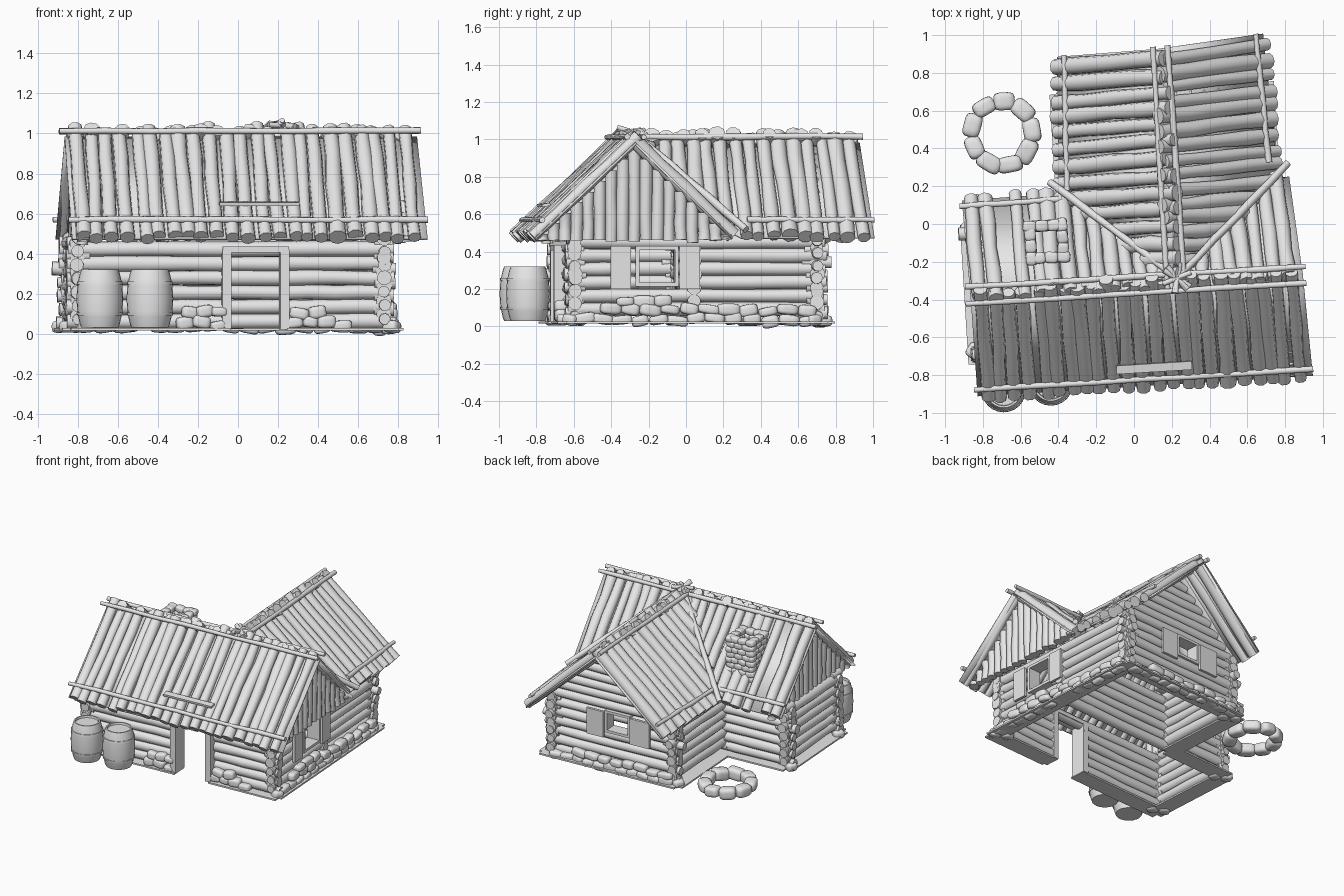
import bpy, bmesh, math, random
from mathutils import Matrix, Vector

random.seed(4)
rnd = random.uniform
old = bpy.data.objects.get("Cube")
if old:
    bpy.data.objects.remove(old)

TURN = Matrix.Rotation(math.radians(3.5), 4, 'Z')   # the house stands slightly askew
GREY = (0.8, 0.8, 0.8, 1)
mat = bpy.data.materials.new("plain_grey")
mat.use_nodes = True
mat.diffuse_color = GREY
mat.node_tree.nodes["Principled BSDF"].inputs["Base Color"].default_value = GREY


def finish(name, bm, turned=True):
    bmesh.ops.recalc_face_normals(bm, faces=bm.faces[:])
    if turned:
        bm.transform(TURN)
    mesh = bpy.data.meshes.new(name)
    bm.to_mesh(mesh)
    bm.free()
    mesh.materials.append(mat)
    ob = bpy.data.objects.new(name, mesh)
    bpy.context.collection.objects.link(ob)
    bpy.ops.object.select_all(action='DESELECT')
    ob.select_set(True)
    bpy.context.view_layer.objects.active = ob
    bpy.ops.object.shade_smooth_by_angle(angle=math.radians(42))
    return ob


def tube(bm, points, radii, sides):
    axis = (points[-1] - points[0]).normalized()
    side = axis.orthogonal().normalized()
    up = axis.cross(side)
    rings = []
    for p, r in zip(points, radii):
        angles = [2 * math.pi * k / sides for k in range(sides)]
        rings.append([bm.verts.new(p + (side * math.cos(a) + up * math.sin(a)) * r) for a in angles])
    for lo, hi in zip(rings, rings[1:]):
        for k in range(sides):
            j = (k + 1) % sides
            bm.faces.new((lo[k], lo[j], hi[j], hi[k]))
    bm.faces.new(rings[0][::-1])
    bm.faces.new(rings[-1])


def log(bm, a, b, r, rough=0.08, rings=5):
    a, b = Vector(a), Vector(b)
    pts, rad = [], []
    for i in range(rings):
        wob = Vector((rnd(-1, 1), rnd(-1, 1), rnd(-1, 1))) * r * rough
        pts.append(a.lerp(b, i / (rings - 1)) + wob)
        rad.append(r * rnd(1 - rough, 1 + rough))
    tube(bm, pts, rad, 9)


def box(bm, centre, size, rot=Matrix()):
    m = Matrix.Translation(centre) @ rot @ Matrix.Diagonal((*size, 1))
    bmesh.ops.create_cube(bm, size=1, matrix=m)


def stone(bm, centre, size, angle):
    made = bmesh.ops.create_icosphere(bm, subdivisions=3, radius=1)["verts"]
    m = Matrix.Translation(centre) @ Matrix.Rotation(angle + rnd(-.15, .15), 4, 'Z')
    m = m @ Matrix.Rotation(rnd(-.2, .2), 4, 'Y')
    for v in made:
        k = sum(abs(c) ** 4 for c in v.co) ** -0.25
        v.co = m @ Vector([c * k * s / 2 for c, s in zip(v.co, size)])


def stone_row(bm, a, b, z, n, tall=0.058):
    a, b = Vector((*a, z)), Vector((*b, z))
    step = (b - a).length / n
    heading = math.atan2(b.y - a.y, b.x - a.x)
    for i in range(n):
        p = a.lerp(b, (i + .5) / n) + Vector((0, 0, rnd(-.01, .01)))
        stone(bm, p, (step * rnd(.9, 1.25), rnd(.06, .08), tall * rnd(.8, 1.15)), heading)


# Log walls: each opening is start, end, bottom, top along the wall
def wall(name, a, b, lift=0, openings=()):
    bm = bmesh.new()
    a, b = Vector(a), Vector(b)
    d = (b - a).normalized()
    length = (b - a).length
    for row in range(6):
        z = .062 + .072 * row + lift
        spans = [(-.04 + rnd(-.015, .01), length + .04 + rnd(-.01, .015))]
        for s, e, bottom, top in openings:
            if bottom < z < top:
                spans = [p for lo, hi in spans for p in ((lo, s), (e, hi))]
        for s, e in spans:
            log(bm, (*(a + d * s), z), (*(a + d * e), z), rnd(.036, .041), .07)
    finish(name, bm)


LEFT, RIGHT, FRONT, MID, BACK, WING = -.845, .69, -.64, 0, .657, -.31
CORNERS = [(LEFT, FRONT), (RIGHT, FRONT), (RIGHT, BACK), (WING, BACK), (LEFT, MID)]
wall("front_wall", (LEFT, FRONT), (RIGHT, FRONT), 0, [(.765, 1.015, 0, .4)])
wall("right_side_wall", (RIGHT, FRONT), (RIGHT, BACK), .03, [(.34, .54, .22, .42)])
wall("rear_wing_wall", (WING, BACK), (RIGHT, BACK), 0, [(.36, .54, .31, .45)])
wall("wing_side_wall", (WING, MID), (WING, BACK), .03)
wall("main_rear_wall", (LEFT, MID), (WING, MID), 0)
wall("inner_wall", (WING, MID), (RIGHT, MID), 0)
wall("left_side_wall", (LEFT, FRONT), (LEFT, MID), .03)

# Corner log ends, one course reaching further out
bm = bmesh.new()
for u, v in CORNERS:
    for row in range(7):
        for dx, dy, dz in ((.055, 0, 0), (0, .055, .02)):
            p = Vector((u, v, .055 + .067 * row + dz))
            off = Vector((dx, dy, 0)) * (1.5 if row == 4 and v != FRONT else rnd(.85, 1.15))
            log(bm, p - off, p + off, rnd(.029, .035), .12, 3)
finish("corner_log_ends", bm)

# Door frame, window frames and shutters
bm = bmesh.new()
for u in (-.1, .19):
    box(bm, (u, FRONT - .02, .22), (.045, .12, .4))
box(bm, (.045, FRONT - .02, .42), (.33, .12, .03))
finish("door_frame", bm)
bm = bmesh.new()
for v in (-.395, -.025):
    box(bm, (RIGHT + .05, v, .315), (.02, .11, .23))
for v in (-.305, -.095):
    box(bm, (RIGHT, v, .32), (.1, .02, .2))
for z in (.225, .42):
    box(bm, (RIGHT, -.2, z), (.1, .23, .02))
for u, w in ((-.05, .16), (.32, .14)):
    box(bm, (u, BACK + .05, .36), (w, .02, .2))
for u in (.045, .235):
    box(bm, (u, BACK, .385), (.02, .1, .15))
for z in (.31, .46):
    box(bm, (.14, BACK, z), (.21, .1, .02))
finish("window_frames_and_shutters", bm)

# Roof slopes
RIDGE, TOP, EAVE = -.324, .985, .478
CROSS = .2


def slope(name, r0, r1, e0, e1, n, cut, skip=(), poles=(0, 1)):
    r0, r1, e0, e1 = map(Vector, (r0, r1, e0, e1))
    out = (e0 - r0).cross(r1 - r0).normalized()
    if out.z < 0:
        out = -out

    def at(t, s):
        r = r0.lerp(r1, t)
        return r + (e0.lerp(e1, t) - r) * s

    bm = bmesh.new()
    pairs = []
    for i in range(41):
        t = i / 40
        end = -.01 if i == 0 else 1.015 if i == 40 else t
        pairs.append((bm.verts.new(at(end, 0)), bm.verts.new(at(end, max(.01, cut(at(t, 0)))))))
    for (a, b), (c, d) in zip(pairs, pairs[1:]):
        bm.faces.new((a, b, d, c))
    sheet = finish(name + "_underlay", bm)
    sheet.modifiers.new("thickness", 'SOLIDIFY').thickness = .012

    bm = bmesh.new()
    width = (r1 - r0).length / n
    for i in range(n):
        t = (i + .5 + rnd(-.12, .12)) / n
        s = cut(at(t, 0))
        if i in skip or s < .06:
            continue
        top = at(t + rnd(-.006, .006), rnd(-.09, -.01))
        low = at(t + rnd(-.008, .008), s + rnd(-.01, .03))
        log(bm, top + out * .01, low + out * .01, width * rnd(.41, .56), .1)
    finish(name + "_logs", bm)

    bm = bmesh.new()
    log(bm, at(-.025, .02) + out * .05, at(1.025, .015) + out * .05, .016, .15, 9)
    log(bm, at(poles[0] - .02, .88) + out * .042, at(poles[1] + .02, .88) + out * .042, .016, .15, 9)
    finish(name + "_poles", bm)


full = lambda p: 1
main_cut = lambda p: min(1, abs(p.x - CROSS) / .59)
wing_cut = lambda p: min(1, (p.y - RIDGE) / .54)
A, B = (-.87, RIDGE, TOP), (.85, RIDGE, TOP)
slope("main_front_roof", A, B, (-.865, -.86, EAVE), (.87, -.86, EAVE), 23, full)
slope("main_rear_roof", A, B, (-.885, .18, EAVE), (.81, .2, EAVE), 22, main_cut, (2,), (0, .28))
C, D = (CROSS, RIDGE, TOP), (.195, .9, TOP)
slope("wing_left_roof", C, D, (-.41, RIDGE, EAVE), (-.355, .89, EAVE), 14, wing_cut, (), (.45, 1))
slope("wing_right_roof", C, D, (.8, RIDGE, EAVE), (.745, .945, EAVE), 16, wing_cut, (), (.5, 1))

# Valley poles and the crossed sticks where the ridges meet
bm = bmesh.new()
peak = Vector((.21, -.3, 1.04))
for foot in ((-.43, .25, .52), (.83, .27, .52)):
    log(bm, peak, foot, .02, .12, 7)
for i in range(6):
    a = rnd(0, 3.14)
    off = Vector((math.cos(a) * .08, math.sin(a) * .08, rnd(-.03, .03)))
    log(bm, peak - off, peak + off, .014, .15, 3)
finish("valley_poles", bm)

# Loose plank on the front roof
bm = bmesh.new()
box(bm, (.06, -.765, .65), (.4, .045, .016), Matrix.Rotation(.15, 4, 'X'))
finish("loose_roof_plank", bm)

# Gable ends: upright logs on the main house, level logs on the wing
for name, u in (("left_gable", -.82), ("right_gable", .78)):
    bm = bmesh.new()
    for i in range(17):
        v = RIDGE + (i - 8) * .062
        h = TOP - .035 - abs(v - RIDGE) * .92
        log(bm, (u, v, .455 + rnd(-.01, .01)), (u, v, h), rnd(.03, .036), .1, 4)
    finish(name, bm)
bm = bmesh.new()
for i in range(7):
    z = .5 + i * .066
    half = .57 * (TOP - z) / (TOP - EAVE) - .03
    log(bm, (CROSS - half, BACK, z), (CROSS + half, BACK, z), .037, .06)
finish("rear_gable", bm)

# Ground border around the walls
bm = bmesh.new()
edge = .13
box(bm, (-.48, FRONT - .03, .022), (.8, edge, .012))
box(bm, (.48, FRONT - .03, .022), (.56, edge, .012))
box(bm, (RIGHT + .03, .01, .022), (edge, 1.4, .012))
box(bm, (CROSS, BACK + .03, .022), (1.12, edge, .012))
box(bm, (WING - .03, .36, .022), (edge, .7, .012))
box(bm, (-.59, MID + .03, .022), (.55, edge, .012))
box(bm, (LEFT - .01, -.32, .022), (edge, .74, .012))
finish("ground_border", bm)

# Foundation stones
bm = bmesh.new()
x = RIGHT + .045
stone_row(bm, (x, FRONT), (x, BACK), .035, 13)
stone_row(bm, (x, -.5), (x, BACK), .088, 11)
stone_row(bm, (x, -.42), (x, -.12), .135, 3)
y = BACK + .045
stone_row(bm, (WING, y), (RIGHT, y), .035, 11)
stone_row(bm, (WING, y), (.5, y), .088, 8)
y = FRONT - .05
stone_row(bm, (-.35, y), (-.1, y), .05, 3)
stone_row(bm, (-.32, y), (-.1, y), .105, 3)
stone_row(bm, (.2, y), (.52, y), .05, 4)
stone_row(bm, (.22, y), (.4, y), .1, 2)
for u, v in CORNERS:
    for du, dv in ((-.04, .02), (.04, -.02)):
        stone(bm, (u + du, v + dv, .035), (.08, .08, .06), rnd(0, 3))
finish("foundation_stones", bm)

# Stone chimney
bm = bmesh.new()
for row in range(8):
    z = .635 + row * .04
    for side in range(4):
        turn = Matrix.Rotation(side * math.pi / 2, 4, 'Z')
        for k in range(3):
            shift = -.065 + k * .065 + (.02 if row % 2 else -.01)
            p = turn @ Vector((shift, -.085, 0)) + Vector((-.468, -.065, z))
            stone(bm, p, (.072, .06, .045), side * math.pi / 2)
finish("chimney", bm)

# Barrels with hoops
bm = bmesh.new()
outline = [(.03, .093), (.05, .1), (.09, .109), (.09, .114), (.105, .116), (.105, .112), (.175, .117),
           (.245, .112), (.245, .116), (.26, .114), (.26, .109), (.3, .1), (.32, .093), (.32, .083), (.305, .08)]
for bx, by in ((-.69, -.88), (-.44, -.845)):
    tube(bm, [Vector((bx, by, z)) for z, r in outline], [r for z, r in outline], 24)
finish("barrels", bm, turned=False)

# Ring of stones beside the house
bm = bmesh.new()
for i in range(9):
    a = i * 2 * math.pi / 9 + .1
    p = (-.7 + .16 * math.cos(a), .48 + .17 * math.sin(a), .05)
    stone(bm, p, (rnd(.11, .14), rnd(.085, .11), rnd(.075, .09)), a + math.pi / 2)
finish("stone_ring", bm, turned=False)
